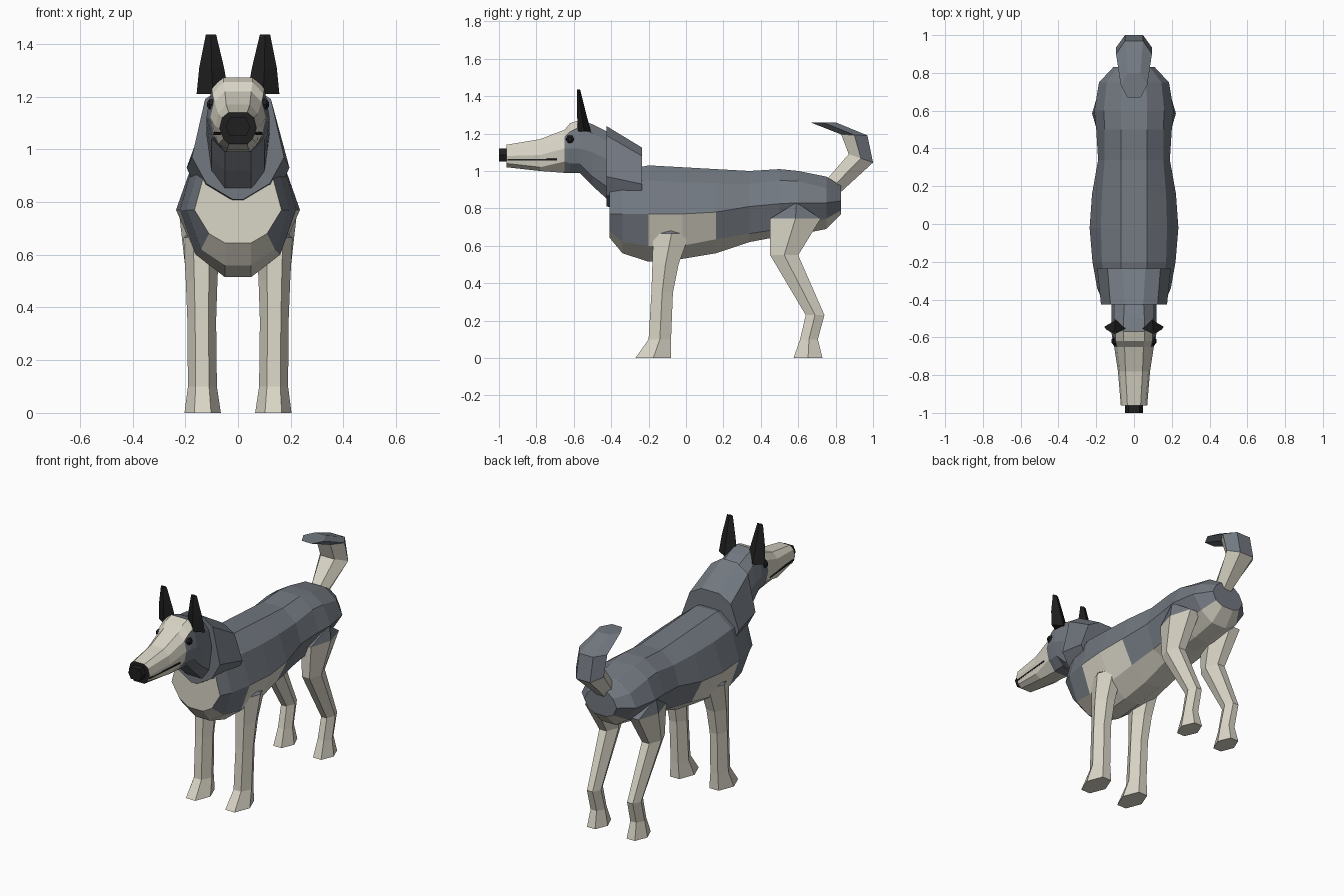
import bpy, bmesh

if "Cube" in bpy.data.objects:
    bpy.data.objects.remove(bpy.data.objects["Cube"])


def material(name, rgb):
    m = bpy.data.materials.new(name)
    m.diffuse_color = (*rgb, 1)
    m.use_nodes = True
    m.node_tree.nodes["Principled BSDF"].inputs["Base Color"].default_value = m.diffuse_color
    return m


MATS = [material("grey_fur", (0.17, 0.19, 0.22)),
        material("cream_fur", (0.70, 0.67, 0.57)),
        material("black", (0.014, 0.014, 0.014))]
GREY, CREAM, BLACK = range(3)


def loft(name, rings, color, caps=(GREY, GREY), mirror=False):
    """Skin a list of rings; color(i, j) picks the material of strip i, side j."""
    bm = bmesh.new()
    vs = [[bm.verts.new(p) for p in r] for r in rings]
    n = len(rings[0])
    for i in range(len(vs) - 1):
        for j in range(n):
            k = (j + 1) % n
            f = bm.faces.new((vs[i][j], vs[i][k], vs[i + 1][k], vs[i + 1][j]))
            f.material_index = color(i, j)
    for ring, c in ((vs[0], caps[0]), (vs[-1], caps[1])):
        bm.faces.new(ring).material_index = c
    bmesh.ops.recalc_face_normals(bm, faces=bm.faces[:])
    me = bpy.data.meshes.new(name)
    bm.to_mesh(me)
    bm.free()
    for m in MATS:
        me.materials.append(m)
    ob = bpy.data.objects.new(name, me)
    bpy.context.collection.objects.link(ob)
    if mirror:
        ob.modifiers.new("mirror", "MIRROR").use_mirror_merge = False
    return ob


def section(y, half):
    """Symmetric section at depth y from (x, z) points running top to bottom."""
    return [(x, y, z) for x, z in half] + [(-x, y, z) for x, z in reversed(half)]


def side(j):
    """Side of a ten-sided section: -1 top, 0..3 down the flank, 4 underneath."""
    return j if j < 5 else 8 - j


def hexagon(z, y0, y1, x0, x1):
    """Level six-sided section with its corners pointing sideways."""
    w, ym = x1 - x0, (y0 + y1) / 2
    a, b = x0 + 0.27 * w, x1 - 0.27 * w
    return [(a, y0, z), (b, y0, z), (x1, ym, z), (b, y1, z), (a, y1, z), (x0, ym, z)]


# Body
body = [
    (-0.41, [(.06, .96), (.13, .90), (.165, .77), (.11, .68), (.05, .645)]),
    (-0.34, [(.07, 1.0), (.15, .93), (.195, .77), (.14, .62), (.05, .56)]),
    (-0.20, [(.07, 1.03), (.17, .95), (.22, .77), (.16, .60), (.05, .515)]),
    (-0.02, [(.07, 1.02), (.175, .94), (.235, .77), (.16, .60), (.05, .53)]),
    (0.16, [(.07, 1.01), (.17, .935), (.222, .78), (.15, .635), (.05, .56)]),
    (0.34, [(.07, 1.0), (.155, .93), (.19, .81), (.14, .665), (.05, .62)]),
    (0.50, [(.07, 1.01), (.155, .95), (.20, .825), (.14, .69), (.05, .65)]),
    (0.60, [(.07, 1.0), (.16, .945), (.21, .83), (.14, .71), (.05, .66)]),
    (0.75, [(.065, .97), (.145, .91), (.185, .83), (.13, .745), (.05, .69)]),
    (0.83, [(.045, .92), (.085, .89), (.11, .84), (.085, .79), (.04, .77)]),
]


def body_color(i, j):
    s = side(j)
    return CREAM if s >= 3 or (s == 2 and i in (2, 3)) else GREY


loft("body", [section(*r) for r in body], body_color, (CREAM, GREY))

# Ruff around the neck
front = [(.05, 1.24), (.125, 1.19), (.175, .97), (.12, .87), (.02, .81)]
back = [(.06, 1.125), (.14, 1.08), (.195, .93), (.15, .83), (.03, .78)]
loft("ruff", [section(-0.425, front), section(-0.235, back)], lambda i, j: GREY)

# Head and neck
head = [
    (-0.96, [(.035, 1.14), (.06, 1.12), (.07, 1.08), (.055, 1.04), (.035, 1.02)]),
    (-0.78, [(.045, 1.17), (.075, 1.135), (.085, 1.085), (.075, 1.02), (.04, 1.0)]),
    (-0.65, [(.05, 1.22), (.09, 1.18), (.105, 1.12), (.09, 1.05), (.045, .99)]),
    (-0.62, [(.055, 1.255), (.097, 1.21), (.112, 1.12), (.095, 1.04), (.05, .99)]),
    (-0.57, [(.055, 1.272), (.10, 1.235), (.12, 1.12), (.10, 1.04), (.05, .99)]),
    (-0.50, [(.055, 1.25), (.10, 1.20), (.12, 1.10), (.10, .97), (.05, .92)]),
    (-0.40, [(.05, 1.20), (.10, 1.15), (.12, 1.05), (.10, .90), (.05, .83)]),
]
loft("head", [section(*r) for r in head],
     lambda i, j: CREAM if i < 2 or (i < 4 and side(j) <= 0) else GREY, (BLACK, GREY))

# Nose
nose = [(.03, 1.12), (.047, 1.085), (.03, 1.05)]
loft("nose", [section(-1.0, nose), section(-0.95, nose)],
     lambda i, j: BLACK, (BLACK, BLACK))

# Mouth lines
loft("mouth", [[(x - .004, y, 1.068), (x + .004, y, 1.064), (x + .003, y, 1.055),
                (x - .005, y, 1.059)] for x, y in ((.064, -.955), (.08, -.78), (.089, -.69))],
     lambda i, j: BLACK, (BLACK, BLACK), mirror=True)

# Eyes
loft("eyes", [[(x, -.62 + r * c, 1.17 + r * s) for c, s in
               ((1, 0), (.5, .87), (-.5, .87), (-1, 0), (-.5, -.87), (.5, -.87))]
              for x, r in ((.085, .024), (.108, .022), (.118, .010))],
     lambda i, j: BLACK, (BLACK, BLACK), mirror=True)


# Ears
def ear_ring(z, x0, x1, y0, y1):
    xm, ym = (x0 + x1) / 2, (y0 + y1) / 2
    return [(x0, ym, z), (xm, y0, z), (x1, ym, z), (xm, y1, z)]


loft("ears", [ear_ring(1.21, .035, .157, -.58, -.508),
              ear_ring(1.31, .053, .147, -.582, -.535),
              ear_ring(1.435, .083, .122, -.582, -.566)],
     lambda i, j: BLACK, (BLACK, BLACK), mirror=True)

# Legs, with a grey peak over each shoulder and hip
front_leg = [(0, -.27, -.08, .065, .203), (.10, -.20, -.08, .08, .19),
             (.35, -.185, -.07, .083, .192), (.50, -.18, -.04, .078, .198),
             (.665, -.175, .02, .07, .207), (.705, -.09, -.07, .13, .165)]
hind_leg = [(0, .575, .73, .075, .195), (.10, .61, .705, .09, .18),
            (.23, .64, .74, .095, .178), (.55, .45, .60, .09, .20),
            (.745, .45, .72, .075, .222), (.825, .58, .60, .18, .212)]
for name, rings in (("front_legs", front_leg), ("hind_legs", hind_leg)):
    loft(name, [hexagon(*r) for r in rings],
         lambda i, j: GREY if i == 4 else CREAM, (CREAM, GREY), mirror=True)


# Tail
def tail_ring(w, yo, zo, yi, zi):
    ym, zm = (yo + yi) / 2, (zo + zi) / 2
    return [(-w / 2, yo, zo), (w / 2, yo, zo), (w, ym, zm),
            (w / 2, yi, zi), (-w / 2, yi, zi), (-w, ym, zm)]


tail = [(.05, .82, .88, .74, .94), (.095, 1.0, 1.045, .87, 1.09),
        (.095, .97, 1.19, .83, 1.195), (.07, .80, 1.26, .67, 1.258)]


def tail_color(i, j):
    return GREY if i == 2 or (i == 1 and j in (0, 1, 5)) else CREAM


loft("tail", [tail_ring(*r) for r in tail], tail_color)
